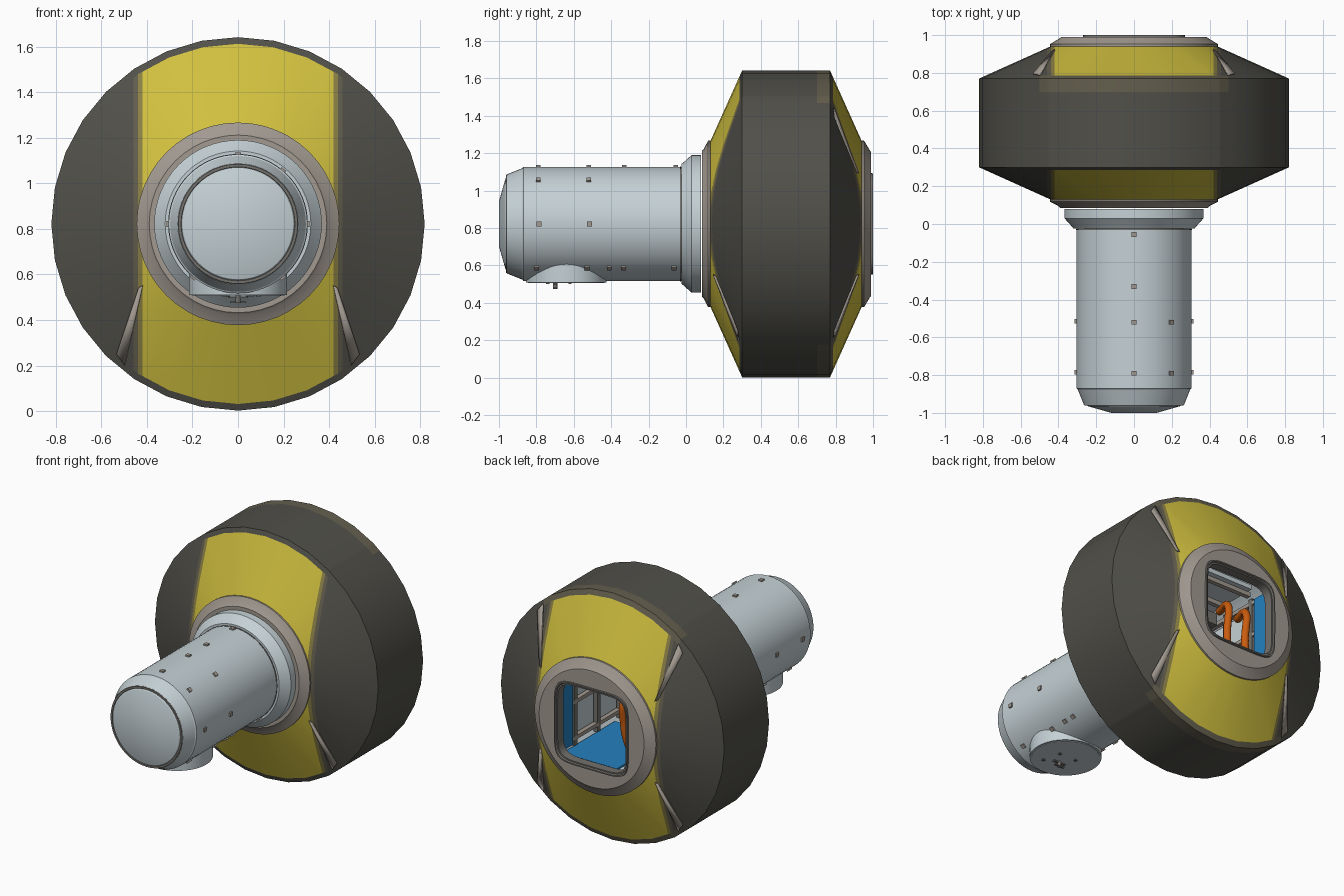
import bpy, bmesh, math
from mathutils import Vector

if "Cube" in bpy.data.objects:
    bpy.data.objects.remove(bpy.data.objects["Cube"])

CZ = 0.822  # height of the long axis


def material(name, rgb):
    m = bpy.data.materials.new(name)
    m.diffuse_color = (*rgb, 1)
    m.use_nodes = True
    m.node_tree.nodes["Principled BSDF"].inputs["Base Color"].default_value = m.diffuse_color
    return m


GREY = material("pale_grey", (0.56, 0.64, 0.67))
DARK = material("charcoal", (0.082, 0.08, 0.068))
YELLOW = material("yellow", (0.64, 0.53, 0.05))
OLIVE = material("olive", (0.26, 0.22, 0.06))
BROWN = material("brown", (0.125, 0.112, 0.075))
TAUPE = material("taupe", (0.36, 0.32, 0.28))
MID = material("mid_grey", (0.17, 0.165, 0.15))
ORANGE = material("orange", (0.6, 0.11, 0.005))
BLUE = material("blue", (0.018, 0.22, 0.52))


def finish(name, bm, *mats):
    bmesh.ops.remove_doubles(bm, verts=bm.verts, dist=1e-5)
    bmesh.ops.recalc_face_normals(bm, faces=bm.faces)
    me = bpy.data.meshes.new(name)
    bm.to_mesh(me)
    bm.free()
    ob = bpy.data.objects.new(name, me)
    bpy.context.collection.objects.link(ob)
    for m in mats:
        me.materials.append(m)
    return ob


def square(half):
    """Radius of a rounded square at a given angle."""
    return lambda a: half / (abs(math.sin(a)) ** 6 + abs(math.cos(a)) ** 6) ** (1 / 6)


def loft(profile, n):
    """Rings around the y axis; each profile entry is (y, radius or radius function)."""
    bm = bmesh.new()
    rings = []
    for y, r in profile:
        ring = []
        for i in range(n):
            a = 2 * math.pi * i / n
            d = r(a) if callable(r) else r
            ring.append(bm.verts.new((d * math.sin(a), y, CZ + d * math.cos(a))))
        rings.append(ring)
    for p, q in zip(rings, rings[1:]):
        for i in range(n):
            j = (i + 1) % n
            bm.faces.new((p[i], p[j], q[j], q[i]))
    return bm


def box(name, centre, size, mat, angle=0):
    bm = bmesh.new()
    bmesh.ops.create_cube(bm, size=1)
    bmesh.ops.scale(bm, vec=size, verts=bm.verts)
    ob = finish(name, bm, mat)
    ob.location = centre
    ob.rotation_euler.y = angle
    return ob


def cylinder(name, centre, r, depth, mat, n=48):
    bm = bmesh.new()
    bmesh.ops.create_cone(bm, cap_ends=True, segments=n, radius1=r, radius2=r, depth=depth)
    ob = finish(name, bm, mat)
    ob.location = centre
    return ob


# Inflated drum: faces coloured by cutting at fixed distances from the middle
bm = loft([(.12, .42), (.287, .791), (.30, .82), (.70, .82), (.77, .82), (.785, .787), (.95, .42)], 32)
for x in (.42, .44, .46, .50):
    for s in (-1, 1):
        bmesh.ops.bisect_plane(bm, geom=bm.verts[:] + bm.edges[:] + bm.faces[:],
                               plane_co=(s * x, 0, 0), plane_no=(1, 0, 0))
for f in bm.faces:
    c = f.calc_center_median()
    ax = abs(c.x)
    if c.y < .287 or c.y > .785:
        f.material_index = 1 if ax < .42 else 2 if ax < .44 else 3 if ax < .46 else 0
    elif c.y > .70 and ax < .50:
        f.material_index = 3
finish("drum", bm, DARK, YELLOW, OLIVE, BROWN)

# Pale slivers beside the yellow panels: four at the back, two low at the front
def on_cone(x, dz, back):
    y = .12 + (math.hypot(x, dz) - .42) * .45 - .008
    return Vector((x, 1.07 - y if back else y, CZ + dz))


for sx in (-1, 1):
    for sz, back in ((-1, False), (-1, True), (1, True)):
        bm = bmesh.new()
        pts = [(.418, .27), (.436, .28), (.533, .57), (.497, .62)]
        bm.faces.new([bm.verts.new(on_cone(sx * x, sz * z, back)) for x, z in pts])
        ob = finish("fabric_seam_strip", bm, TAUPE)
        mod = ob.modifiers.new("thickness", "SOLIDIFY")
        mod.thickness, mod.offset = .008, 0

# End rings of the drum
finish("front_ring", loft([(.085, .30), (.085, .39), (.095, .40), (.118, .445), (.128, .445), (.14, .43)], 48), TAUPE)
finish("back_ring", loft([(.935, .42), (.94, .445), (.952, .445), (.982, .395), (.99, .385),
                          (.99, square(.27))], 96), TAUPE)
finish("hatch_frame", loft([(.985, square(.272)), (1.0, square(.27)), (1.0, square(.262)), (.99, square(.258)),
                            (.99, square(.25)), (.93, square(.25))], 96), MID)

# Front module with domed end cap
finish("module_hull", loft([(-1, 0), (-1, .12), (-.965, .243), (-.957, .25), (-.957, .265), (-.875, .298),
                            (-.87, .305), (-.025, .305), (-.025, .32), (-.012, .33), (.03, .368), (.08, .368),
                            (.08, .29)], 64), GREY)
finish("cap_groove", loft([(-.956, .246), (-.962, .25), (-.962, .262), (-.95, .267)], 64), MID)
finish("hull_seam", loft([(-.032, .3), (-.032, .307), (-.026, .307), (-.026, .3)], 64), MID)

# Round berthing port under the module, with a small grapple pin
cylinder("lower_port", (0, -.64, .61), .216, .20, GREY)
cylinder("port_plate", (0, -.64, .509), .205, .004, GREY)
cylinder("grapple_pin", (0, -.70, .492), .012, .036, MID, 12)
box("grapple_bar", (0, -.70, .500), (.09, .014, .008), MID)
box("grapple_tip", (0, -.70, .478), (.07, .012, .008), MID)
for x, y in ((-.06, -.62), (.06, -.62), (.09, -.74)):
    box("port_stud", (x, y, .505), (.018, .018, .008), MID)

# Handrail feet on the hull: angle from the top and distances along y
feet = {0: (-.79, -.52, -.33, -.055), 40: (-.79, -.52), 90: (-.785, -.515), -90: (-.785, -.515),
        140: (-.80, -.53, -.41, -.335, -.065), -140: (-.80, -.53, -.41, -.335, -.065)}
for deg, ys in feet.items():
    a = math.radians(deg)
    for y in ys:
        box("handrail_foot", (.306 * math.sin(a), y, CZ + .306 * math.cos(a)), (.026, .026, .016), TAUPE, a)

# Interior seen through the hatch: core wall, bulkhead and equipment
finish("core_wall", loft([(.945, .41), (.12, .41), (.12, 0)], 48), GREY)
for s in (-1, 1):
    box("side_panel", (s * .275, .86, CZ), (.012, .12, .50), BLUE)
    for z in (-.22, .02, .24):
        box("rack_rail", (s * .29, .53, CZ + z), (.03, .62, .025), TAUPE)
    for y in (.28, .52, .76):
        box("rack_post", (s * .29, y, CZ), (.03, .03, .54), MID)
    box("rack_back", (s * .33, .53, CZ), (.02, .64, .46), GREY)
box("floor_panel", (.08, .62, CZ - .275), (.40, .55, .012), BLUE)
box("ceiling_rack", (0, .55, CZ + .29), (.42, .6, .03), GREY)
for y in (.35, .6, .8):
    box("ceiling_bar", (0, y, CZ + .262), (.46, .03, .03), TAUPE)
cylinder("storage_tank", (-.14, .36, CZ - .10), .10, .34, GREY, 32)
cylinder("tank_collar", (-.14, .36, CZ + .09), .102, .05, TAUPE, 32)
box("ceiling_unit", (-.16, .5, CZ + .2), (.08, .08, .08), MID)


# Orange air ducts
for x in (-.10, -.24):
    cu = bpy.data.curves.new("air_duct", "CURVE")
    cu.dimensions = "3D"
    cu.bevel_depth, cu.bevel_resolution, cu.use_fill_caps = .024, 3, True
    sp = cu.splines.new("BEZIER")
    pts = [(x - .05, .62, .20), (x, .76, .16), (x + .015, .77, -.04), (x - .02, .74, -.24)]
    sp.bezier_points.add(len(pts) - 1)
    for b, (px, py, pz) in zip(sp.bezier_points, pts):
        b.co = (px, py, CZ + pz)
        b.handle_left_type = b.handle_right_type = "AUTO"
    cu.materials.append(ORANGE)
    bpy.context.collection.objects.link(bpy.data.objects.new("air_duct", cu))

# Smooth shading with crisp edges
meshes = [o for o in bpy.context.collection.objects if o.type == "MESH"]
for o in meshes:
    o.select_set(True)
bpy.context.view_layer.objects.active = meshes[0]
bpy.ops.object.shade_smooth_by_angle(angle=math.radians(20))
